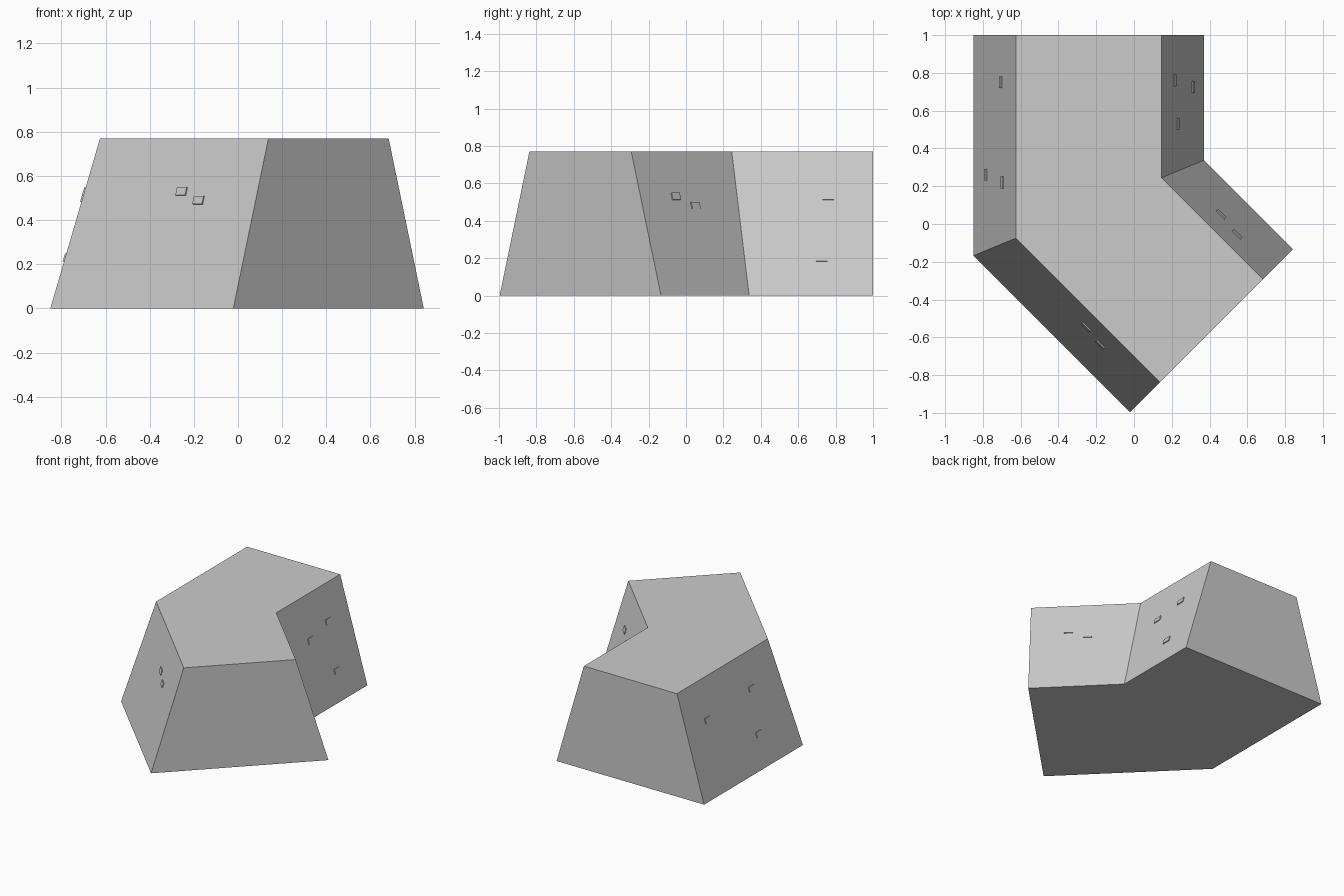
import bpy
import bmesh
from mathutils import Vector, Matrix

if "Cube" in bpy.data.objects:
    bpy.data.objects.remove(bpy.data.objects["Cube"])

H, W_BASE, W_TOP = 0.77, 0.61, 0.385      # height, half widths
Z = Vector((0, 0, 1))
BEND = Vector((-0.24, 0.085, 0))


def link(name, bm):
    mesh = bpy.data.meshes.new(name)
    bm.to_mesh(mesh)
    bm.free()
    obj = bpy.data.objects.new(name, mesh)
    bpy.context.collection.objects.link(obj)
    return obj


# Bent wall: sloped profile swept along a path with a mitred 45 degree corner
path = [(Vector((-0.24, 1, 0)), Vector((1, 0, 0))),
        (BEND, Vector((1, 0.4142, 0))),
        (Vector((0.41, -0.565, 0)), Vector((0.7071, 0.7071, 0)))]
profile = [(-W_BASE, 0), (W_BASE, 0), (W_TOP, H), (-W_TOP, H)]
bm = bmesh.new()
rings = [[bm.verts.new(c + across * w + Z * z) for w, z in profile] for c, across in path]
for a, b in zip(rings, rings[1:]):
    for i in range(4):
        j = (i + 1) % 4
        bm.faces.new((a[i], a[j], b[j], b[i]))
bm.faces.new(rings[0])
bm.faces.new(rings[-1][::-1])
bmesh.ops.recalc_face_normals(bm, faces=bm.faces[:])
link("bent_wall", bm)


# Small raised bricks on the sloped sides, placed by distance from the bend and height
def bricks(name, along, side, spots):
    along = Vector(along).normalized()
    out = Z.cross(along) * side
    up = (Z * H - out * (W_BASE - W_TOP)).normalized()
    normal = (out * H + Z * (W_BASE - W_TOP)).normalized()
    bm = bmesh.new()
    for dist, z in spots:
        pos = BEND + along * dist + out * (W_BASE - (W_BASE - W_TOP) * z / H) + Z * z
        rot = Matrix((along * side, normal, up)).transposed().to_4x4()
        size = Matrix.Diagonal((0.062, 0.012, 0.038, 1))
        bmesh.ops.create_cube(bm, size=1, matrix=Matrix.Translation(pos) @ rot @ size)
    bmesh.ops.recalc_face_normals(bm, faces=bm.faces[:])
    link(name, bm)


bricks("left_bricks", (0, 1, 0), 1, [(0.665, 0.50), (0.175, 0.23), (0.135, 0.53)])
bricks("right_bricks", (0, 1, 0), -1, [(0.675, 0.53), (0.64, 0.20), (0.445, 0.48)])
bricks("front_right_bricks", (1, -1, 0), 1, [(0.52, 0.48), (0.654, 0.53)])
bricks("front_left_bricks", (1, -1, 0), -1, [(0.435, 0.53), (0.555, 0.49)])
